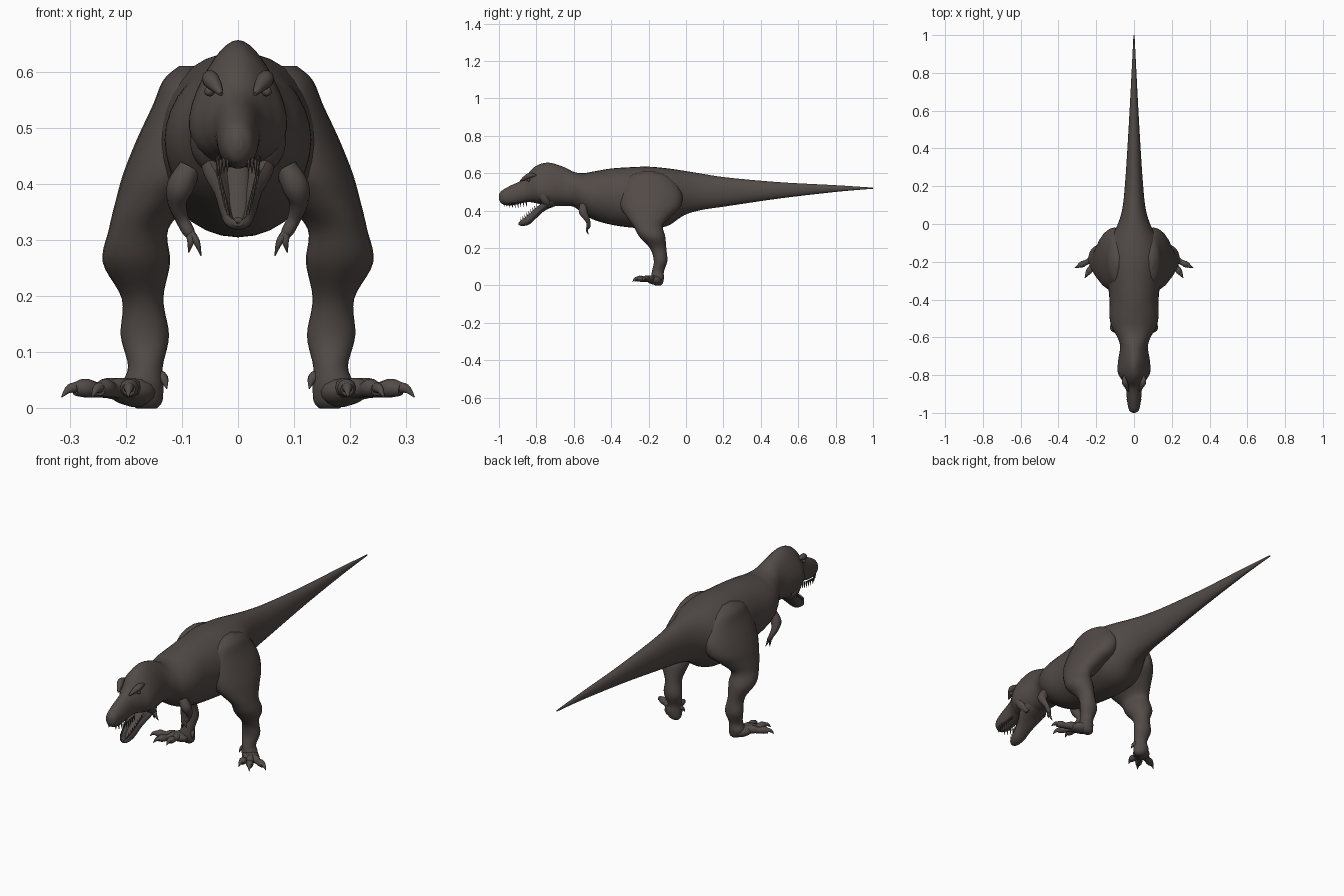
import bpy, bmesh, math
from mathutils import Vector

cube = bpy.data.objects.get("Cube")
if cube:
    bpy.data.objects.remove(cube)

hide = bpy.data.materials.new("dark brown hide")
hide.use_nodes = True
COLOUR = (0.085, 0.070, 0.064, 1)
hide.diffuse_color = COLOUR
hide.node_tree.nodes["Principled BSDF"].inputs["Base Color"].default_value = COLOUR

X, Y, DOWN = Vector((1, 0, 0)), Vector((0, 1, 0)), Vector((0, 0, -1))


def smooth(rows, steps):
    """Pass a Catmull-Rom spline through rows of numbers."""
    pts = [rows[0]] + list(rows) + [rows[-1]]
    out = []
    for a, b, c, d in zip(pts, pts[1:], pts[2:], pts[3:]):
        for i in range(steps):
            t = i / steps
            out.append([0.5 * (2 * q + (r - p) * t + (2 * p - 5 * q + 4 * r - s) * t * t
                               + (3 * q - p - 3 * r + s) * t ** 3)
                        for p, q, r, s in zip(a, b, c, d)])
    return out + [list(rows[-1])]


def loft(bm, rows, axis=None, sides=12, steps=4, dent=False):
    """Skin rings given as (x, y, z, half width, half height, egg)."""
    rows = smooth(rows, steps)
    rings = []
    for i, (x, y, z, w, h, egg) in enumerate(rows):
        ahead, behind = rows[min(i + 1, len(rows) - 1)], rows[max(i - 1, 0)]
        t = axis or (Vector(ahead[:3]) - Vector(behind[:3])).normalized()
        u = (X - t * t.dot(X)).normalized()
        v = u.cross(t)
        ring = []
        for k in range(sides):
            a = 2 * math.pi * k / sides
            c, s = math.cos(a), math.sin(a)
            rise = s * (1.9 - 2.4 * s ** 3) if dent and s > 0 else s
            p = Vector((x, y, z)) + u * max(w, .0008) * c * (1 - egg * s) + v * max(h, .0008) * rise
            ring.append(bm.verts.new(p))
        rings.append(ring)
    for r, q in zip(rings, rings[1:]):
        for k in range(sides):
            n = (k + 1) % sides
            bm.faces.new((r[k], r[n], q[n], q[k]))
    bm.faces.new(rings[0])
    bm.faces.new(rings[-1])


def tube(bm, points, sides=10, steps=4):
    """Round tapering limb through (x, y, z, radius) points."""
    loft(bm, [(x, y, z, r, r, 0) for x, y, z, r in points], None, sides, steps)


def finish(name, bm, mirror=False):
    bmesh.ops.recalc_face_normals(bm, faces=bm.faces)
    mesh = bpy.data.meshes.new(name)
    bm.to_mesh(mesh)
    bm.free()
    mesh.materials.append(hide)
    obj = bpy.data.objects.new(name, mesh)
    bpy.context.collection.objects.link(obj)
    if mirror:
        mod = obj.modifiers.new("Mirror", "MIRROR")
        mod.use_mirror_merge = False
    bpy.ops.object.select_all(action="DESELECT")
    obj.select_set(True)
    bpy.context.view_layer.objects.active = obj
    bpy.ops.object.shade_smooth_by_angle(angle=math.radians(50))


def profile(rows):
    """Turn (y, top, bottom, half width, egg) into loft rows."""
    return [(0, y, (t + b) / 2, w, (t - b) / 2, e) for y, t, b, w, e in rows]


# Skull, neck, trunk and tail in one skin
bm = bmesh.new()
loft(bm, profile([
    (-1.0, .485, .46, .008, 0), (-.985, .507, .437, .026, 0), (-.94, .533, .427, .036, .05),
    (-.87, .567, .442, .043, .1), (-.83, .615, .445, .06, .25), (-.79, .645, .437, .08, .38),
    (-.73, .656, .425, .081, .35), (-.65, .632, .425, .073, .15), (-.60, .607, .42, .088, .05),
    (-.55, .60, .383, .116, 0), (-.49, .61, .35, .13, 0), (-.40, .625, .325, .13, 0),
    (-.30, .632, .31, .14, 0), (-.20, .635, .305, .15, 0), (-.10, .626, .318, .138, 0),
    (-.01, .613, .375, .09, 0), (.08, .598, .403, .062, 0), (.22, .577, .424, .047, 0),
    (.5, .552, .465, .029, 0), (.8, .536, .5, .013, 0), (1.0, .523, .517, .003, 0),
]), Y, 32, 5)
finish("body", bm)

# Open lower jaw with a hollow floor
bm = bmesh.new()
loft(bm, profile([
    (-.895, .337, .325, .008, 0), (-.88, .352, .318, .024, 0), (-.84, .385, .325, .033, 0),
    (-.80, .422, .36, .044, 0), (-.75, .465, .403, .066, 0), (-.68, .52, .43, .055, 0),
]), Y, 24, 5, True)
finish("lower_jaw", bm)

bm = bmesh.new()
loft(bm, profile([(-.865, .34, .332, .008, 0), (-.84, .361, .342, .019, 0),
                  (-.79, .405, .375, .022, 0), (-.74, .45, .41, .022, 0)]), Y)
finish("tongue", bm)

# Teeth along both jaws
bm = bmesh.new()
for i in range(9):
    f = i / 8
    y = -.975 + .12 * f
    x = .019 + .016 * min(1, f * 3)
    z = .45 - .008 * math.sin(f * math.pi)
    tube(bm, [(x, y, z, .005), (x, y + .003, z - .028, .0008)], 6, 1)
    y, z = -.88 + .085 * f, .345 + .073 * f
    x = .018 + .018 * f
    tube(bm, [(x, y, z, .004), (x, y - .006, z + .017, .0008)], 6, 1)
finish("teeth", bm, True)

# Brow ridges, eyes and cheek muscles
bm = bmesh.new()
tube(bm, [(.03, -.885, .56, .004), (.04, -.86, .575, .012), (.05, -.835, .588, .015),
          (.052, -.80, .59, .004)])
finish("brows", bm, True)

bm = bmesh.new()
bmesh.ops.create_uvsphere(bm, u_segments=12, v_segments=8, radius=.009)
bmesh.ops.translate(bm, verts=bm.verts, vec=(.051, -.842, .565))
finish("eyes", bm, True)

bm = bmesh.new()
tube(bm, [(.05, -.80, .54, .01), (.057, -.775, .50, .026), (.055, -.75, .455, .026),
          (.04, -.73, .42, .01)])
finish("cheeks", bm, True)

# Thigh, shin and heel
bm = bmesh.new()
loft(bm, [
    (.085, -.2, .61, .02, .03, 0), (.088, -.2, .585, .045, .10, 0), (.09, -.195, .54, .062, .145, 0),
    (.10, -.188, .48, .08, .168, 0), (.118, -.19, .42, .086, .16, 0),
    (.148, -.2, .37, .07, .12, 0), (.177, -.203, .32, .053, .08, 0),
    (.181, -.18, .26, .060, .069, 0), (.170, -.148, .195, .037, .043, 0),
    (.166, -.136, .13, .043, .036, 0), (.165, -.15, .075, .031, .032, 0),
    (.17, -.152, .04, .037, .034, 0), (.165, -.15, .012, .03, .026, 0), (.163, -.15, 0, .018, .015, 0),
], DOWN, 24, 5)
finish("legs", bm, True)

# Foot pad, spread toes, hooked claws and dewclaw
bm = bmesh.new()
loft(bm, [(.165, -.135, .025, .02, .016, 0), (.18, -.16, .028, .038, .026, 0),
          (.20, -.185, .031, .036, .022, 0), (.215, -.205, .034, .02, .014, 0)], None, 14)
for tx, ty in ((.300, -.226), (.252, -.272), (.195, -.262)):
    bx, by = .19, -.172
    dx, dy = tx - bx, ty - by
    tube(bm, [(bx + dx * f, by + dy * f, z, r) for f, z, r in (
        (0, .03, .02), (.35, .036, .019), (.55, .033, .014), (.75, .036, .017), (.92, .034, .012))])
    tube(bm, [(bx + dx * f, by + dy * f, z, r) for f, z, r in (
        (.85, .037, .011), (1, .035, .008), (1.13, .02, .001))], 8)
tube(bm, [(.145, -.15, .06, .01), (.133, -.162, .054, .009), (.127, -.172, .035, .001)], 8)
finish("feet", bm, True)

# Small two-clawed arms
bm = bmesh.new()
tube(bm, [(.085, -.55, .43, .02), (.103, -.55, .395, .024), (.108, -.535, .365, .017),
          (.100, -.522, .338, .012), (.088, -.522, .315, .011), (.081, -.524, .305, .006)])
for x, z in ((.066, .272), (.088, .278)):
    tube(bm, [(.085, -.523, .313, .008), ((.085 + x) / 2 - .002, -.53, .296, .006),
              (x, -.522, z, .001)], 8)
finish("arms", bm, True)
